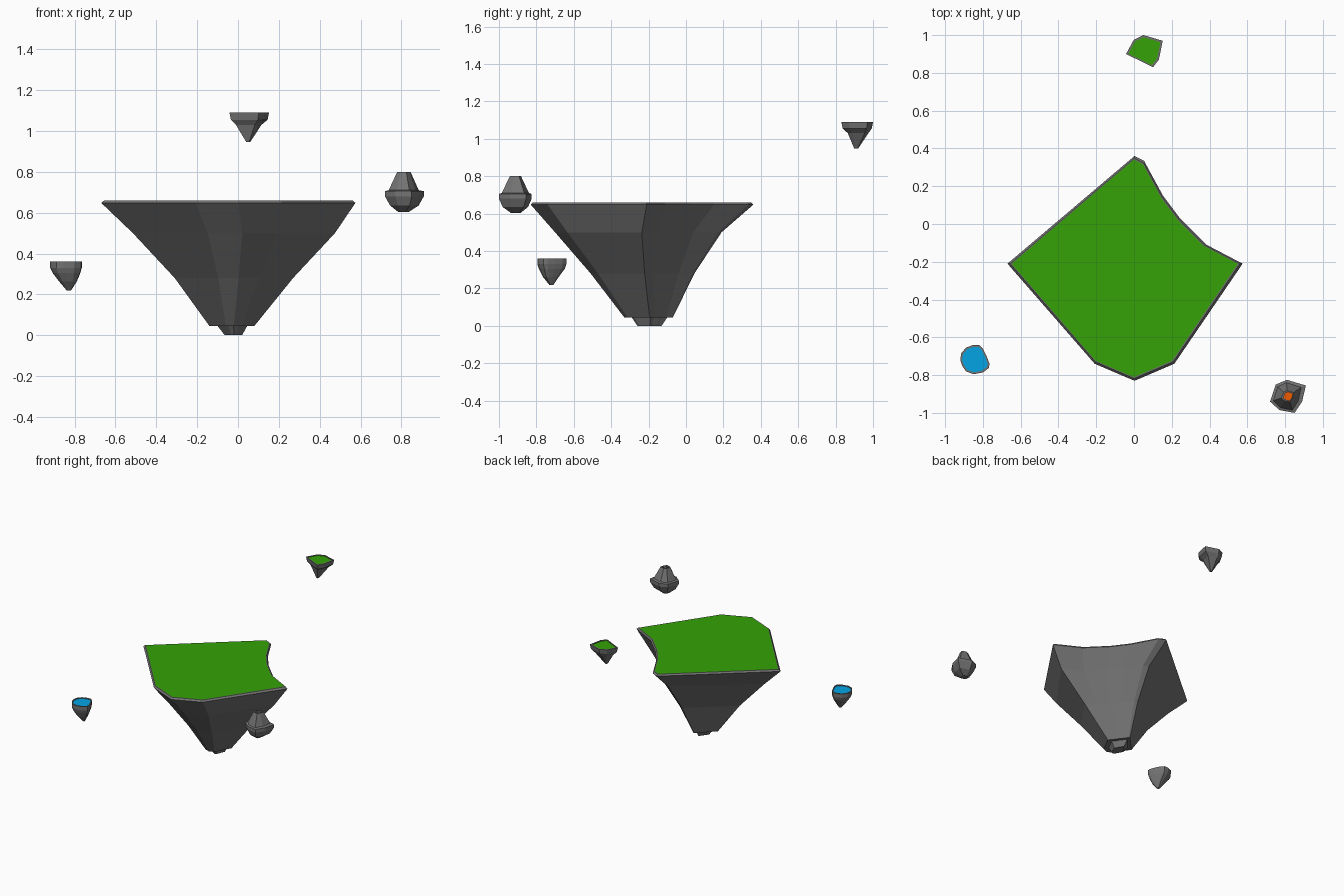
import bpy, bmesh
from math import hypot

if "Cube" in bpy.data.objects:
    bpy.data.objects.remove(bpy.data.objects["Cube"])


def material(name, rgb):
    m = bpy.data.materials.new(name)
    m.diffuse_color = (*rgb, 1)
    m.use_nodes = True
    m.node_tree.nodes["Principled BSDF"].inputs["Base Color"].default_value = m.diffuse_color
    return m


def ring_points(outline, x0, x1, y0, y1, z, roundness=0.0):
    """Fit an outline into a rectangle at height z, optionally rounded."""
    xs, ys = [p[0] for p in outline], [p[1] for p in outline]
    pts = []
    for x, y in outline:
        u = 2 * (x - min(xs)) / (max(xs) - min(xs)) - 1
        v = 2 * (y - min(ys)) / (max(ys) - min(ys)) - 1
        r = max(hypot(u, v), 1e-6)
        k = 1 - roundness + roundness / r
        pts.append(((x0 + x1) / 2 + u * k * (x1 - x0) / 2,
                    (y0 + y1) / 2 + v * k * (y1 - y0) / 2, z))
    return pts


def make_object(name, bm, mat):
    bmesh.ops.recalc_face_normals(bm, faces=bm.faces)
    me = bpy.data.meshes.new(name)
    bm.to_mesh(me)
    bm.free()
    ob = bpy.data.objects.new(name, me)
    bpy.context.collection.objects.link(ob)
    me.materials.append(mat)
    return ob


def island(name, outline, rings, surface_name, mat):
    """Loft rock rings from bottom to top; the last ring bounds the coloured surface."""
    bm = bmesh.new()
    loops = [[bm.verts.new(p) for p in ring_points(outline, *r)] for r in rings]
    n = len(outline)
    for a, b in zip(loops, loops[1:]):
        for i in range(n):
            j = (i + 1) % n
            bm.faces.new((a[i], a[j], b[j], b[i]))
    bm.faces.new(loops[0][::-1])
    # close the loft before fixing normals so they point outwards, then reopen it
    cap = bm.faces.new(loops[-1])
    bmesh.ops.recalc_face_normals(bm, faces=bm.faces)
    bmesh.ops.delete(bm, geom=[cap], context='FACES_ONLY')
    make_object(name, bm, rock)
    bm = bmesh.new()
    bm.faces.new([bm.verts.new(p) for p in ring_points(outline, *rings[-1])])
    ob = make_object(surface_name, bm, mat)
    if ob.data.polygons[0].normal.z < 0:
        ob.data.flip_normals()


rock = material("dark_rock", (0.17, 0.17, 0.17))
grass = material("grass", (0.035, 0.36, 0.002))
water = material("water", (0.001, 0.37, 0.78))
lava = material("lava", (0.85, 0.10, 0.0))

# Main island with a stepped stub at the bottom
island("main_island_rock",
       [(0, .36), (-.67, -.21), (-.21, -.74), (0, -.83), (.21, -.74), (.57, -.21),
        (.38, -.11), (.24, .03), (.15, .15), (.05, .335)],
       [(-.065, .02, -.26, -.13, 0, .35), (-.10, .045, -.29, -.10, .045, .35),
        (-.14, .08, -.33, -.07, .045, .35), (-.31, .27, -.51, .045, .28, .18),
        (-.515, .475, -.70, .19, .50, .06), (-.67, .575, -.83, .36, .648),
        (-.655, .56, -.818, .348, .66), (-.648, .55, -.811, .341, .66)],
       "main_island_grass", grass)

# Small grassy islet at the back
island("grass_islet_rock",
       [(-.04, .90), (0, .975), (.05, 1), (.15, .97), (.13, .87), (.10, .83)],
       [(.04, .06, .90, .92, .947), (-.01, .115, .865, .975, 1.03),
        (-.035, .145, .838, .993, 1.055), (-.042, .152, .83, 1.0, 1.09),
        (-.03, .14, .841, .989, 1.09), (-.03, .14, .841, .989, 1.086)],
       "grass_islet_top", grass)

# Small pond islet at the front left
island("pond_islet_rock",
       [(-.92, -.72), (-.915, -.685), (-.89, -.655), (-.85, -.64), (-.82, -.64),
        (-.80, -.66), (-.78, -.70), (-.765, -.74), (-.768, -.762), (-.80, -.786),
        (-.85, -.795), (-.89, -.78), (-.91, -.75)],
       [(-.838, -.818, -.73, -.71, .218), (-.875, -.79, -.765, -.68, .262),
        (-.908, -.772, -.787, -.648, .305), (-.92, -.765, -.795, -.64, .33),
        (-.92, -.765, -.795, -.64, .36), (-.91, -.775, -.785, -.65, .36),
        (-.91, -.775, -.785, -.65, .355)],
       "pond_islet_water", water)

# Small volcano islet at the front right, with a sunken crater
island("volcano_islet_rock",
       [(.72, -.94), (.75, -.85), (.81, -.825), (.91, -.855), (.89, -.94),
        (.85, -1), (.77, -.985)],
       [(.785, .835, -.935, -.885, .603), (.745, .885, -.98, -.845, .635),
        (.72, .91, -1.0, -.825, .68), (.72, .91, -1.0, -.825, .705),
        (.738, .885, -.985, -.84, .71),
        (.78, .845, -.942, -.882, .80), (.792, .84, -.935, -.89, .80),
        (.792, .84, -.935, -.89, .73)],
       "volcano_islet_lava", lava)
